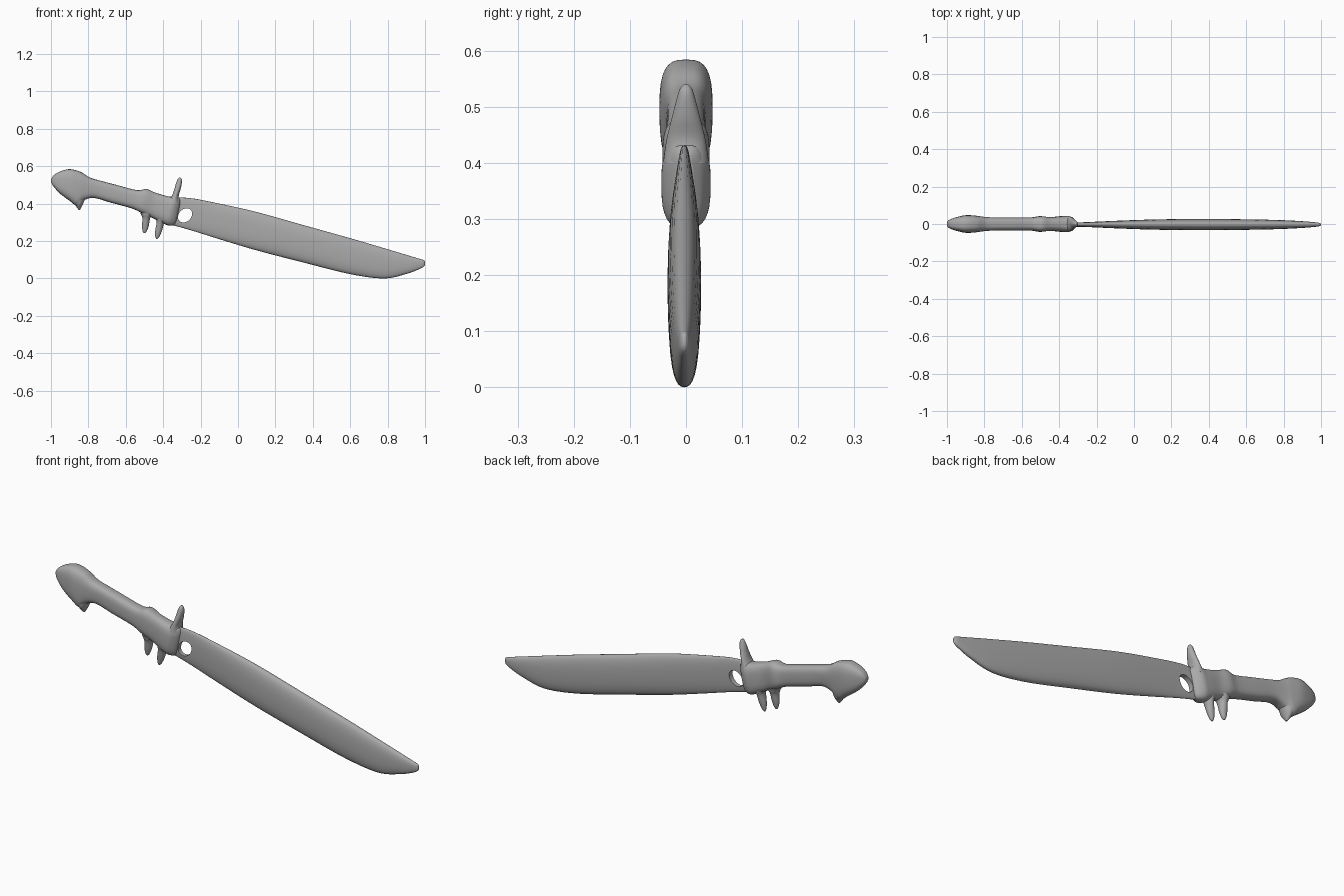
import bpy
import bmesh
import math
from mathutils import Vector

default = bpy.data.objects.get("Cube")
if default:
    bpy.data.objects.remove(default, do_unlink=True)

SIDES = 32
STEPS = 6


def make_material(name, value):
    mat = bpy.data.materials.new(name)
    mat.use_nodes = True
    color = (value, value, value, 1)
    mat.diffuse_color = color
    mat.node_tree.nodes["Principled BSDF"].inputs["Base Color"].default_value = color
    return mat


grey = make_material("plain grey", 0.4)


def smooth_rows(rows):
    """Resample the sections along a Catmull-Rom spline."""
    rows = [Vector(r) for r in rows]
    padded = [rows[0]] + rows + [rows[-1]]
    result = []
    for a, b, c, d in zip(padded, padded[1:], padded[2:], padded[3:]):
        for i in range(STEPS):
            t = i / STEPS
            result.append(b + (c - a) * t / 2
                          + (a * 2 - b * 5 + c * 4 - d) * t ** 2 / 2
                          + (b * 3 - a - c * 3 + d) * t ** 3 / 2)
    return result + [rows[-1]]


def power(value, exponent):
    return math.copysign(abs(value) ** (2 / exponent), value)


def loft(name, rows, squareness, y=0):
    """Skin rounded sections; a row is two edge points in XZ and a half thickness."""
    bm = bmesh.new()
    rings = []
    for ax, az, bx, bz, half in smooth_rows(rows):
        middle = Vector(((ax + bx) / 2, y, (az + bz) / 2))
        reach = Vector(((bx - ax) / 2, 0, (bz - az) / 2))
        ring = []
        for i in range(SIDES):
            angle = math.tau * i / SIDES
            across = Vector((0, half * power(math.sin(angle), squareness), 0))
            ring.append(bm.verts.new(
                middle + reach * power(math.cos(angle), squareness) + across))
        rings.append(ring)
    for low, high in zip(rings, rings[1:]):
        for i in range(SIDES):
            j = (i + 1) % SIDES
            bm.faces.new((low[i], low[j], high[j], high[i]))
    bm.faces.new(rings[0])
    bm.faces.new(rings[-1])
    bmesh.ops.recalc_face_normals(bm, faces=bm.faces)
    mesh = bpy.data.meshes.new(name)
    bm.to_mesh(mesh)
    bm.free()
    mesh.materials.append(grey)
    obj = bpy.data.objects.new(name, mesh)
    bpy.context.collection.objects.link(obj)
    return obj


def shade(obj):
    bpy.ops.object.select_all(action="DESELECT")
    obj.select_set(True)
    bpy.context.view_layer.objects.active = obj
    bpy.ops.object.shade_smooth_by_angle(angle=math.radians(50))


# Blade: x, lower edge, upper edge, half thickness
blade_rows = [
    (-.37, .29, .43, .012), (-.26, .26, .43, .013), (-.1, .21, .4, .02),
    (.1, .15, .355, .027), (.35, .085, .285, .03), (.6, .023, .215, .028),
    (.78, 0, .162, .024), (.9, .024, .126, .018), (.97, .05, .105, .012),
    (.993, .063, .098, .008), (1, .073, .09, .003),
]
blade = loft("blade", [(x, lo, x, hi, h) for x, lo, hi, h in blade_rows], 2.4, -.003)

# Slanted oval hole through the blade root
bpy.ops.mesh.primitive_cylinder_add(vertices=32, radius=1, depth=1,
                                    location=(-.283, 0, .337),
                                    rotation=(math.pi / 2, 0, 0))
cutter = bpy.context.object
cutter.name = "hole_cutter"
cutter.scale = (.042, .033, .3)
cutter.rotation_euler = (math.pi / 2, -math.radians(45), 0)
cutter.hide_render = True
cut = blade.modifiers.new("hole", "BOOLEAN")
cut.operation = "DIFFERENCE"
cut.solver = "EXACT"
cut.object = cutter
bpy.context.view_layer.objects.active = blade
bpy.ops.object.modifier_apply(modifier=cut.name)
bpy.data.objects.remove(cutter, do_unlink=True)

# Pommel and grip, with sections leaning back along the handle
handle = loft("handle", [
    (-1, .515, -.998, .535, .012), (-.985, .49, -.98, .556, .025),
    (-.95, .452, -.94, .576, .038), (-.9, .415, -.895, .584, .047),
    (-.86, .388, -.84, .569, .045), (-.825, .417, -.79, .539, .039),
    (-.77, .43, -.73, .521, .035), (-.68, .405, -.65, .5, .035),
    (-.57, .375, -.54, .472, .035), (-.515, .35, -.49, .478, .042),
    (-.46, .325, -.44, .458, .037), (-.41, .3, -.37, .438, .042),
    (-.375, .284, -.335, .438, .043), (-.345, .285, -.315, .43, .03),
    (-.33, .3, -.306, .41, .014),
], 3)

# Hooked point under the pommel
hook = loft("pommel_hook", [
    (-.9, .43, -.81, .44, .04), (-.875, .4, -.826, .405, .034),
    (-.862, .38, -.836, .382, .02), (-.852, .366, -.845, .366, .006),
], 2)

# Upward guard horn
horn = loft("upper_guard_horn", [
    (-.385, .4, -.31, .4, .041), (-.355, .44, -.317, .44, .035),
    (-.341, .475, -.306, .48, .026), (-.331, .51, -.3, .515, .017),
    (-.322, .531, -.302, .532, .011), (-.314, .54, -.309, .54, .004),
], 2)

# Two downward finger prongs: bottom tip, root and width
prongs = []
for name, tip, root in (("rear_prong", (-.5, .242), (-.487, .35)),
                        ("front_prong", (-.434, .212), (-.408, .33))):
    rows = []
    for t, wide, half in ((0, .004, .004), (.1, .011, .01), (.35, .018, .017),
                          (.7, .02, .025), (.85, .026, .031), (1, .036, .036)):
        x = tip[0] + (root[0] - tip[0]) * t
        z = tip[1] + (root[1] - tip[1]) * t
        rows.append((x - wide, z, x + wide, z, half))
    prongs.append(loft(name, rows, 2))

for part in [blade, handle, hook, horn] + prongs:
    shade(part)
